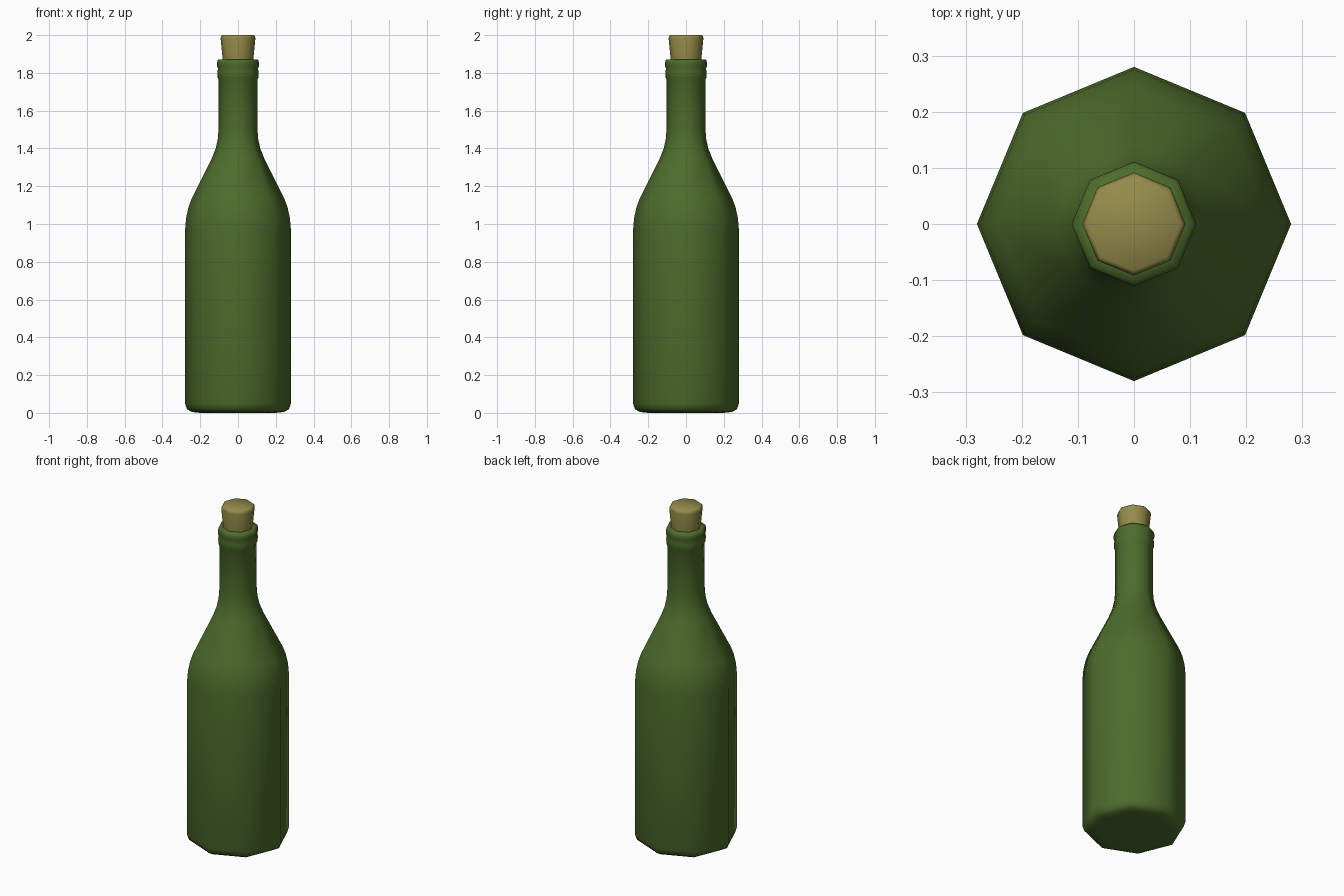
import bpy, bmesh
from math import cos, sin, tau

if "Cube" in bpy.data.objects:
    bpy.data.objects.remove(bpy.data.objects["Cube"])

SIDES = 8


def material(name, color):
    m = bpy.data.materials.new(name)
    m.diffuse_color = color
    m.use_nodes = True
    m.node_tree.nodes["Principled BSDF"].inputs["Base Color"].default_value = m.diffuse_color
    return m


def lathe(name, profile, mat):
    """Revolve (radius, z) points into a closed eight-sided solid."""
    bm = bmesh.new()
    rings = [[bm.verts.new((r * cos(tau * i / SIDES), r * sin(tau * i / SIDES), z))
              for i in range(SIDES)] for r, z in profile]
    for a, b in zip(rings, rings[1:]):
        for i in range(SIDES):
            j = (i + 1) % SIDES
            bm.faces.new((a[i], a[j], b[j], b[i]))
    bm.faces.new(rings[0][::-1])
    bm.faces.new(rings[-1])
    for f in bm.faces:
        f.smooth = True
    me = bpy.data.meshes.new(name)
    bm.to_mesh(me)
    bm.free()
    me.materials.append(mat)
    ob = bpy.data.objects.new(name, me)
    bpy.context.collection.objects.link(ob)
    return ob


green = material("green_glass", (0.075, 0.15, 0.025, 1))
tan = material("cork", (0.30, 0.26, 0.07, 1))

# Bottle: base, body, shoulder, neck, ringed lip
lathe("bottle", [
    (0.20, 0.0), (0.245, 0.005), (0.27, 0.02), (0.28, 0.05),
    (0.28, 0.97), (0.275, 1.03), (0.262, 1.09), (0.245, 1.135),
    (0.14, 1.345), (0.118, 1.40), (0.107, 1.45), (0.103, 1.50),
    (0.103, 1.765), (0.108, 1.775), (0.109, 1.805), (0.106, 1.822),
    (0.111, 1.837), (0.111, 1.855), (0.106, 1.872), (0.08, 1.872),
], green)

# Tapered cork with a softened top edge
lathe("cork", [
    (0.076, 1.80), (0.081, 1.87), (0.092, 1.982), (0.09, 1.994), (0.083, 2.0),
], tan)
